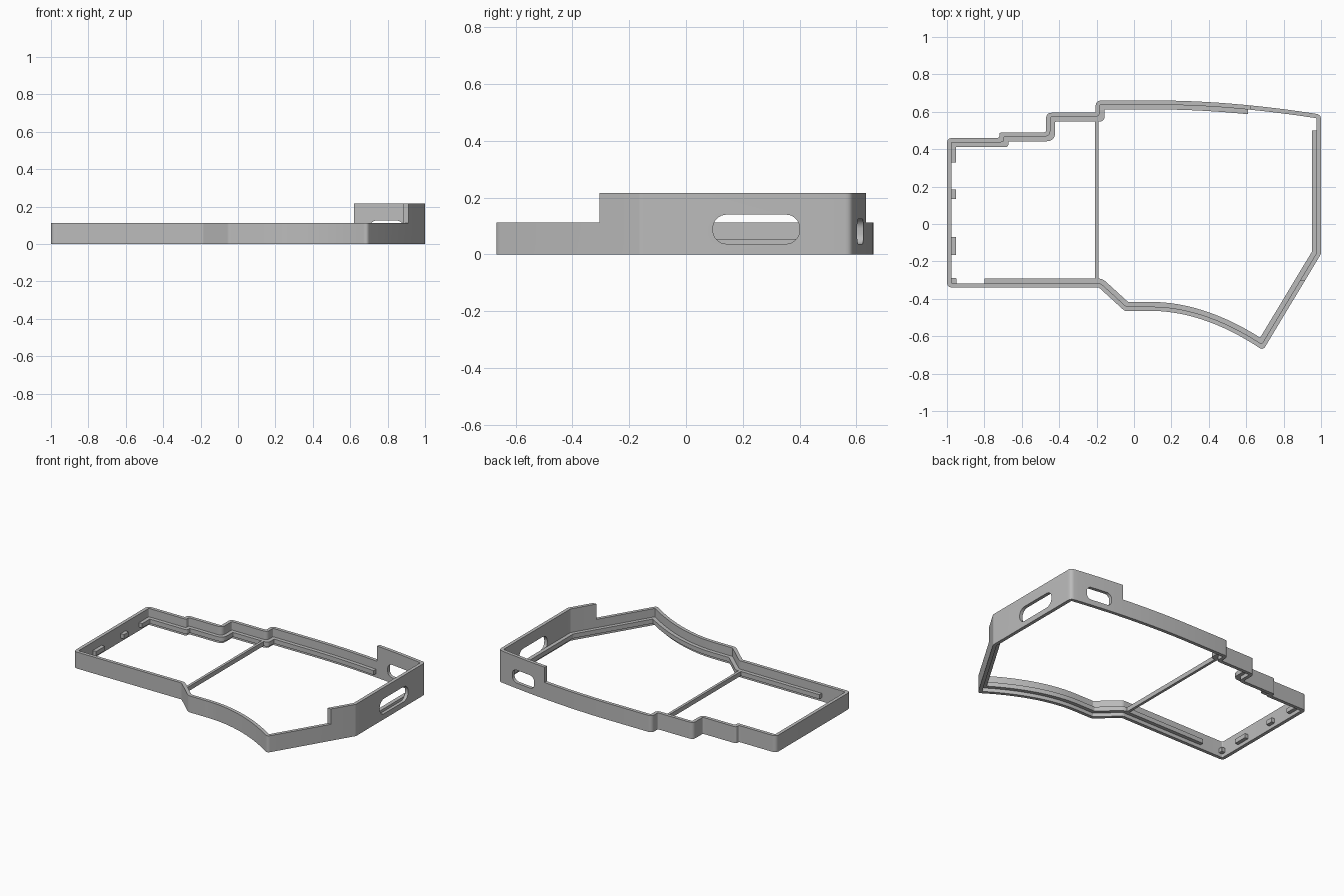
import bpy, bmesh, math
from mathutils import Vector

if "Cube" in bpy.data.objects:
    bpy.data.objects.remove(bpy.data.objects["Cube"], do_unlink=True)

grey = bpy.data.materials.new("plain grey")
grey.use_nodes = True
colour = (0.5, 0.5, 0.5, 1)
grey.diffuse_color = colour
grey.node_tree.nodes["Principled BSDF"].inputs["Base Color"].default_value = colour

WALL, LEDGE = 0.023, 0.048      # inward offsets of wall face and ledge lip
LOW, HIGH = 0.112, 0.216        # rim heights
LEDGE_Z = (0.025, 0.055)


def sweep(a, b, power, steps=14):
    """Curve that leaves a horizontally and bends towards b."""
    return [(a[0] + (b[0] - a[0]) * i / steps,
             a[1] + (b[1] - a[1]) * (i / steps) ** power) for i in range(1, steps)]


# Sharp outline, counter-clockwise from the front left corner
hip, tip = (0.1, -0.465), (0.69, -0.675)
shoulder, corner = (0.15, 0.66), (1, 0.585)
outline = [(-1, -0.34), (-0.187, -0.34), (-0.05, -0.465), hip]
outline += sweep(hip, tip, 1.9) + [tip, (1, -0.16), corner]
outline += sweep(shoulder, corner, 1.8)[::-1] + [shoulder]
outline += [(-0.205, 0.66), (-0.205, 0.595), (-0.47, 0.595), (-0.47, 0.49),
            (-0.72, 0.49), (-0.72, 0.46), (-1, 0.46)]
outline = [Vector(p) for p in outline]


def inset_loop(d, radius=0.03, steps=5):
    """Offset the outline inwards by d, then round its real corners."""
    n = len(outline)
    pts, turns = [], []
    for i, p in enumerate(outline):
        u = (p - outline[i - 1]).normalized()
        v = (outline[(i + 1) % n] - p).normalized()
        nu, nv = Vector((-u.y, u.x)), Vector((-v.y, v.x))
        pts.append(p + (nu + nv) * d / (1 + nu.dot(nv)))
        turns.append(math.atan2(u.cross(v), u.dot(v)))
    loop = []
    for i, p in enumerate(pts):
        turn = turns[i]
        if abs(turn) < 0.25:
            loop.append(p)
            continue
        a, b = pts[i - 1] - p, pts[(i + 1) % n] - p
        r = max(radius - d, 0.006) if turn > 0 else radius * 0.4 + d
        t = min(r * math.tan(abs(turn) / 2), 0.45 * min(a.length, b.length))
        a, b = p + a.normalized() * t, p + b.normalized() * t
        for k in range(steps + 1):
            s = k / steps
            loop.append(a * (1 - s) ** 2 + p * 2 * s * (1 - s) + b * s * s)
    return loop


def finish(name, bm):
    bmesh.ops.recalc_face_normals(bm, faces=bm.faces)
    mesh = bpy.data.meshes.new(name)
    bm.to_mesh(mesh)
    bm.free()
    mesh.materials.append(grey)
    ob = bpy.data.objects.new(name, mesh)
    bpy.context.collection.objects.link(ob)
    return ob


def ring(name, d_out, d_in, z0, z1):
    bm = bmesh.new()
    rows = [[bm.verts.new((p.x, p.y, z)) for p in inset_loop(d)]
            for d, z in ((d_out, z0), (d_out, z1), (d_in, z1), (d_in, z0))]
    n = len(rows[0])
    for j in range(4):
        lo, hi = rows[j], rows[(j + 1) % 4]
        for i in range(n):
            k = (i + 1) % n
            bm.faces.new((lo[i], lo[k], hi[k], hi[i]))
    return finish(name, bm)


def box(name, x, y, z):
    bm = bmesh.new()
    bmesh.ops.create_cube(bm, size=1)
    for v in bm.verts:
        v.co = [lo + (c + 0.5) * (hi - lo) for c, (lo, hi) in zip(v.co, (x, y, z))]
    return finish(name, bm)


def slot(name, axis, span, z, through, r):
    """Rounded slot prism running through the wall along x or y."""
    bm = bmesh.new()
    centres = [(span[1] - r, z[1] - r), (span[0] + r, z[1] - r),
               (span[0] + r, z[0] + r), (span[1] - r, z[0] + r)]
    verts = []
    for q, (cu, cz) in enumerate(centres):
        for k in range(9):
            a = (q + k / 8) * math.pi / 2
            u, w = cu + r * math.cos(a), cz + r * math.sin(a)
            verts.append(bm.verts.new((through[0], u, w) if axis == "x"
                                      else (u, through[0], w)))
    face = bm.faces.new(verts)
    side = bmesh.ops.extrude_face_region(bm, geom=[face])["geom"]
    depth = through[1] - through[0]
    move = (depth, 0, 0) if axis == "x" else (0, depth, 0)
    bmesh.ops.translate(bm, vec=move,
                        verts=[g for g in side if isinstance(g, bmesh.types.BMVert)])
    return finish(name, bm)


def cut(ob, cutters):
    bpy.context.view_layer.objects.active = ob
    for c in cutters:
        c.hide_render = True
        mod = ob.modifiers.new("cut", "BOOLEAN")
        mod.operation, mod.solver, mod.object = "DIFFERENCE", "EXACT", c
        bpy.ops.object.modifier_apply(modifier=mod.name)
        bpy.data.objects.remove(c, do_unlink=True)


# Outer wall, lowered except at the back corner, with two port slots
wall = ring("outer_wall", 0, WALL, 0, HIGH)
cut(wall, [
    box("low_side_cutter", (-2, 0.62), (-2, 2), (LOW, 1)),
    box("low_front_cutter", (0.5, 2), (-2, -0.305), (LOW, 1)),
    slot("side_slot_cutter", "x", (0.095, 0.4), (0.037, 0.14), (0.9, 1.1), 0.048),
    slot("back_slot_cutter", "y", (0.705, 0.885), (0.037, 0.125), (0.5, 0.75), 0.035),
])

# Inner support ledge, broken into tabs along the short end
ledge = ring("inner_ledge", WALL - 0.002, LEDGE, *LEDGE_Z)
gaps = [box("tab_gap", (-1.1, -0.93), y, (-1, 1))
        for y in ((0.185, 0.33), (-0.07, 0.135), (-0.29, -0.165))]
gaps.append(box("front_gap", (-0.95, -0.8), (-0.4, -0.25), (-1, 1)))
gaps.append(box("corner_gap", (0.61, 1.1), (0.5, 0.8), (-1, 1)))
cut(ledge, gaps)

# Cross bar between the two bays
bar = box("cross_bar", (-0.208, -0.19), (-0.305, 0.56), LEDGE_Z)

for ob in (wall, ledge, bar):
    bpy.ops.object.select_all(action="DESELECT")
    ob.select_set(True)
    bpy.context.view_layer.objects.active = ob
    bpy.ops.object.shade_smooth_by_angle(angle=math.radians(30))
